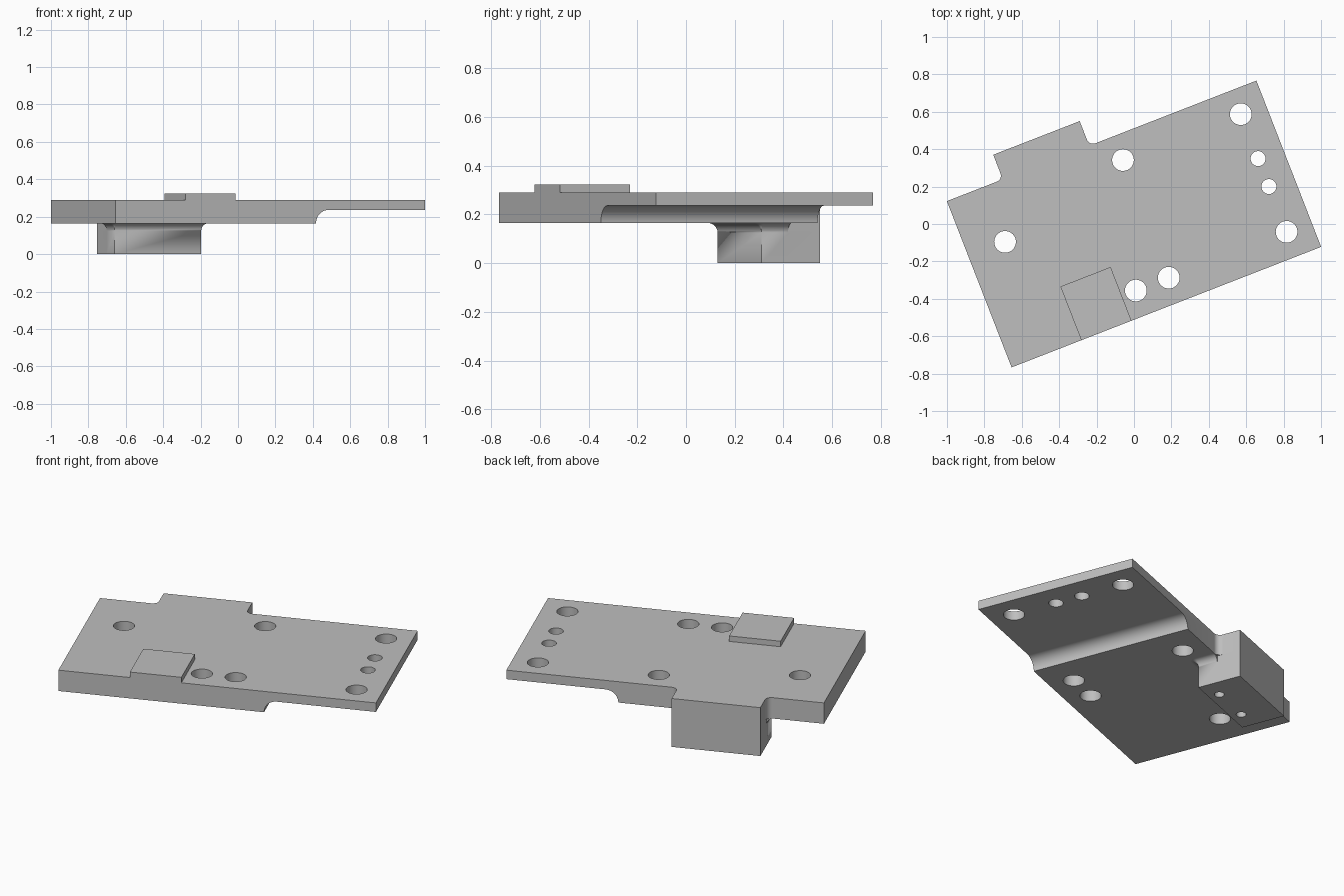
import bpy, bmesh
from math import cos, sin, pi, radians
from mathutils import Matrix

if "Cube" in bpy.data.objects:
    bpy.data.objects.remove(bpy.data.objects["Cube"], do_unlink=True)

TURN = Matrix.Rotation(radians(21.27), 4, 'Z')   # whole bracket is turned in plan
HALF_L, HALF_W = 0.888, 0.477                    # plate half sizes
UNDER, THIN, TOP = 0.165, 0.236, 0.29            # plate heights
TAB_L, TAB_R, TAB_FRONT, TAB_BACK = -0.567, -0.071, 0.36, 0.618

grey = bpy.data.materials.new("plain_grey")
grey.use_nodes = True
grey.diffuse_color = (0.52, 0.52, 0.52, 1)
grey.node_tree.nodes["Principled BSDF"].inputs["Base Color"].default_value = grey.diffuse_color


def arc(cx, cy, r, start, end, n=10):
    angles = [radians(start + (end - start) * i / n) for i in range(n + 1)]
    return [(cx + r * cos(a), cy + r * sin(a)) for a in angles]


def loft(bm, rings):
    """Skin a stack of matching rings and cap both ends."""
    loops = [[bm.verts.new(p) for p in ring] for ring in rings]
    n = len(loops[0])
    for low, high in zip(loops, loops[1:]):
        for i in range(n):
            j = (i + 1) % n
            bm.faces.new((low[i], low[j], high[j], high[i]))
    bm.faces.new(loops[0][::-1])
    bm.faces.new(loops[-1])


def prism(bm, outline, low, high):
    loft(bm, [[(x, y, z) for x, y in outline] for z in (low, high)])


def finish(name, bm):
    bmesh.ops.remove_doubles(bm, verts=bm.verts, dist=1e-5)
    bmesh.ops.recalc_face_normals(bm, faces=bm.faces)
    bm.transform(TURN)
    mesh = bpy.data.meshes.new(name)
    bm.to_mesh(mesh)
    bm.free()
    mesh.materials.append(grey)
    obj = bpy.data.objects.new(name, mesh)
    bpy.context.collection.objects.link(obj)
    return obj


def activate(obj):
    bpy.ops.object.select_all(action='DESELECT')
    obj.select_set(True)
    bpy.context.view_layer.objects.active = obj


def cut(obj, bm):
    cutter = finish("cutter", bm)
    cutter.hide_render = True
    mod = obj.modifiers.new("cut", 'BOOLEAN')
    mod.operation, mod.solver, mod.object = 'DIFFERENCE', 'EXACT', cutter
    activate(obj)
    bpy.ops.object.modifier_apply(modifier=mod.name)
    bpy.data.objects.remove(cutter, do_unlink=True)


def smooth(obj):
    activate(obj)
    bpy.ops.object.shade_smooth_by_angle(angle=radians(30))


# Plate with rear tab and rounded inner corners
r = 0.035
outline = [(-HALF_L, -HALF_W), (HALF_L, -HALF_W), (HALF_L, HALF_W)]
outline += arc(TAB_R + r, HALF_W + r, r, 270, 180)
outline += [(TAB_R, TAB_BACK), (TAB_L, TAB_BACK)]
outline += arc(TAB_L - r, HALF_W + r, r, 0, -90)
outline += [(-HALF_L, HALF_W)]
bm = bmesh.new()
prism(bm, outline, UNDER, TOP)
plate = finish("mounting_plate", bm)

# Thinned end with a coved step underneath
step = THIN - UNDER
profile = [(0.262, 0.1)] + arc(0.262 + step, UNDER, step, 180, 90, 14) + [(1.1, THIN), (1.1, 0.1)]
bm = bmesh.new()
loft(bm, [[(x, y, z) for x, z in profile] for y in (-0.7, 0.7)])
cut(plate, bm)

# Through holes: large bolt holes and two small pin holes
holes = [(0.745, 0.34), (0.745, -0.335), (0.069, 0.34), (0.069, -0.335), (-0.12, -0.335), (-0.677, 0.161)]
bm = bmesh.new()
for x, y in holes:
    prism(bm, arc(x, y, 0.058, 0, 352.5, 47), 0, 0.5)
for y in (0.085, -0.075):
    prism(bm, arc(0.745, y, 0.04, 0, 350, 35), 0, 0.5)
cut(plate, bm)
smooth(plate)


# Block under the tab, flaring into the plate underside
def block_ring(d, z):
    pts = [(TAB_L, TAB_BACK), (TAB_L, HALF_W), (TAB_L - d, HALF_W)]
    pts += arc(TAB_L, TAB_FRONT, d, 180, 270) + arc(TAB_R, TAB_FRONT, d, 270, 360)
    pts += [(TAB_R + d, HALF_W), (TAB_R, HALF_W), (TAB_R, TAB_BACK)]
    return [(x, y, z) for x, y in pts]


flare = 0.04
rings = [block_ring(0, 0)]
for i in range(9):
    t = i / 8 * pi / 2
    rings.append(block_ring(flare * (1 - cos(t)), UNDER - flare + flare * sin(t)))
bm = bmesh.new()
loft(bm, rings)
block = finish("clamp_block", bm)

# Blind holes in the block's underside
bm = bmesh.new()
for x in (-0.194, -0.441):
    prism(bm, arc(x, 0.422, 0.027, 0, 350, 35), -0.1, 0.12)
cut(block, bm)
smooth(block)

# Raised pad at the front edge
bm = bmesh.new()
prism(bm, [(-0.488, -HALF_W), (-0.2, -HALF_W), (-0.2, -0.169), (-0.488, -0.169)], TOP, 0.323)
finish("raised_pad", bm)
